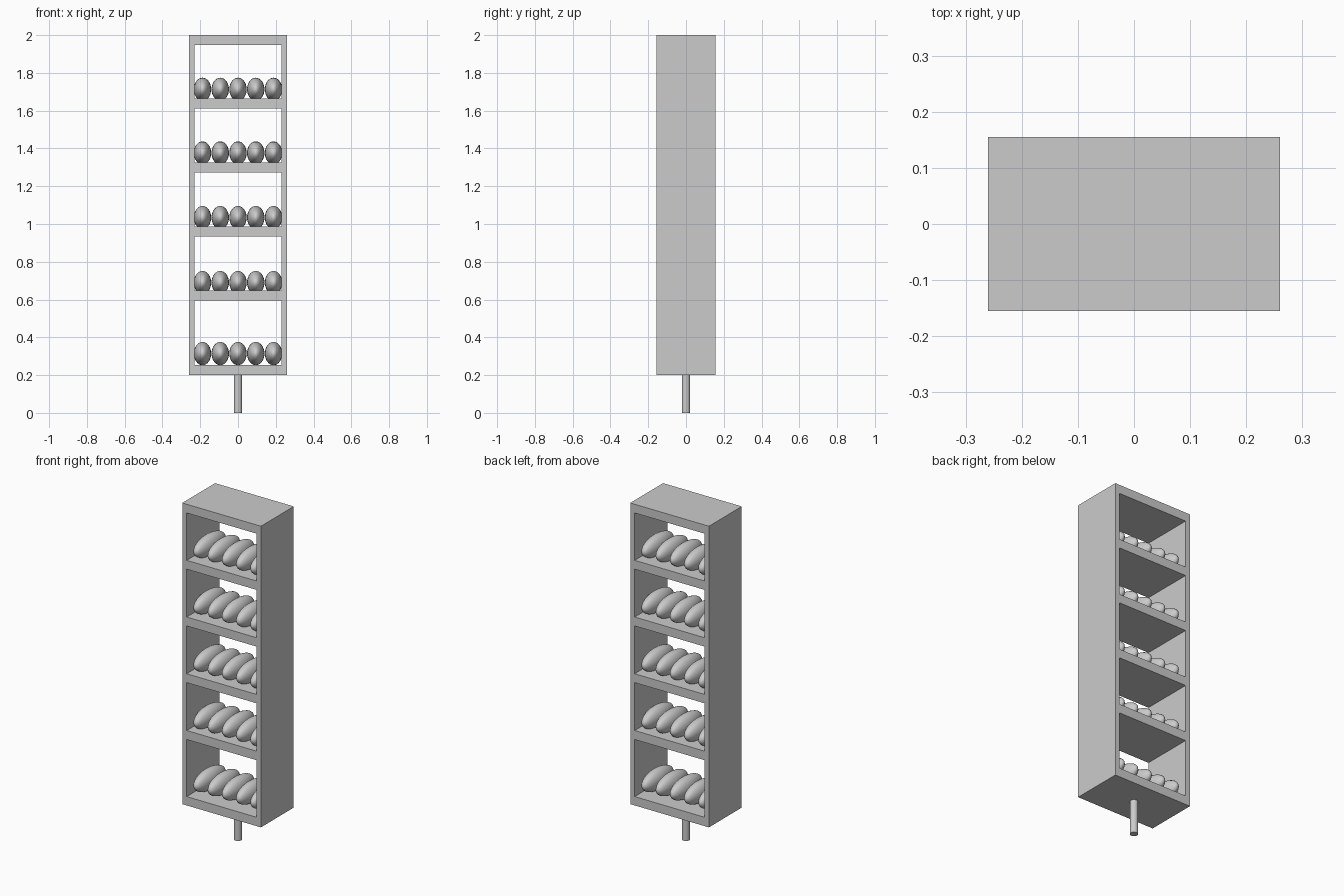
import bpy

if "Cube" in bpy.data.objects:
    bpy.data.objects.remove(bpy.data.objects["Cube"])

W, D = 0.52, 0.31            # cabinet width and depth
Z0, Z1 = 0.20, 2.0           # cabinet bottom and top
INNER = 0.461                # opening width
# (floor, ceiling, loaf centre height) of each compartment
BAYS = [(0.253, 0.594, 0.314), (0.648, 0.934, 0.690), (0.987, 1.273, 1.034),
        (1.326, 1.612, 1.376), (1.665, 1.948, 1.713)]


def box(name, sx, sy, z0, z1):
    bpy.ops.mesh.primitive_cube_add(size=1, location=(0, 0, (z0 + z1) / 2))
    ob = bpy.context.object
    ob.name = name
    ob.scale = (sx, sy, z1 - z0)
    bpy.ops.object.transform_apply(location=True, rotation=False, scale=True)
    return ob


# Open shelf cabinet: solid box with a through opening per compartment
cabinet = box("shelf_cabinet", W, D, Z0, Z1)
cutters = []
for i, (lo, hi, _) in enumerate(BAYS):
    cutter = box(f"opening_cutter_{i}", INNER, D * 2, lo, hi)
    mod = cabinet.modifiers.new(f"opening_{i}", 'BOOLEAN')
    mod.operation = 'DIFFERENCE'
    mod.solver = 'EXACT'
    mod.object = cutter
    cutter.hide_render = True
    cutters.append(cutter)
bpy.context.view_layer.objects.active = cabinet
for mod in list(cabinet.modifiers):
    bpy.ops.object.modifier_apply(modifier=mod.name)
for cutter in cutters:
    bpy.data.objects.remove(cutter, do_unlink=True)

# Rows of five long loaves, sharing one smooth ellipsoid mesh
bpy.ops.mesh.primitive_uv_sphere_add(segments=32, ring_count=16, radius=1)
first = bpy.context.object
bpy.ops.object.shade_smooth()
mesh = first.data
bpy.data.objects.remove(first, do_unlink=True)
for row, (_, _, z) in enumerate(BAYS):
    for col in range(5):
        loaf = bpy.data.objects.new(f"loaf_{row}_{col}", mesh)
        loaf.location = ((col - 2) * 0.094, 0, z)
        loaf.scale = (0.046, 0.138, 0.0615)
        bpy.context.collection.objects.link(loaf)

# Support post
bpy.ops.mesh.primitive_cylinder_add(vertices=32, radius=0.022, depth=Z0 + 0.01,
                                    location=(0, 0, (Z0 + 0.01) / 2))
bpy.context.object.name = "support_post"
bpy.ops.object.shade_smooth_by_angle()
